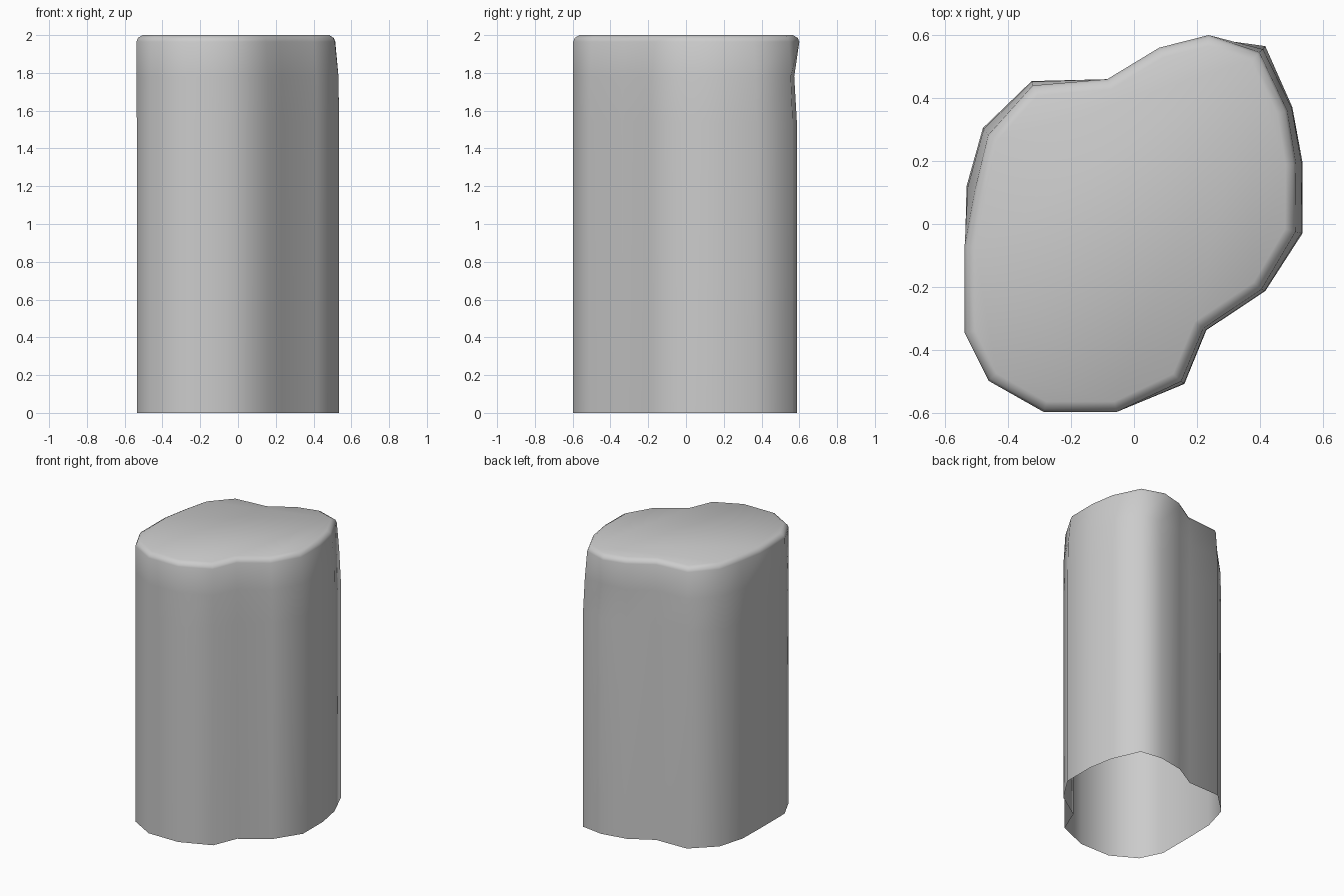
import bpy, bmesh
from mathutils import Vector

if "Cube" in bpy.data.objects:
    bpy.data.objects.remove(bpy.data.objects["Cube"])

# Wall outline and upper rim outline (counter-clockwise, matching points)
wall = [(.535, -.03), (.535, .197), (.503, .371), (.417, .565), (.26, .587), (.08, .555),
        (-.085, .46), (-.325, .454), (-.48, .305), (-.532, .12), (-.536, -.06), (-.536, -.346),
        (-.462, -.498), (-.287, -.597), (-.055, -.597), (.16, -.508), (.23, -.337), (.417, -.213)]
rim = [(.513, -.025), (.515, .19), (.487, .36), (.398, .546), (.237, .6), (.08, .56),
       (-.085, .46), (-.322, .44), (-.463, .283), (-.505, .11), (-.538, -.07), (-.538, -.346),
       (-.462, -.498), (-.287, -.597), (-.055, -.597), (.15, -.5), (.22, -.332), (.405, -.208)]


def blend(a, b, t):
    return [(p[0] + (q[0] - p[0]) * t, p[1] + (q[1] - p[1]) * t) for p, q in zip(a, b)]


def inset(pts, d):
    out = []
    for i, p in enumerate(pts):
        a, b, c = Vector(pts[i - 1]), Vector(p), Vector(pts[(i + 1) % len(pts)])
        e, f = (b - a).normalized(), (c - b).normalized()
        n1, n2 = Vector((-e.y, e.x)), Vector((-f.y, f.x))
        q = b + (n1 + n2) * d / (1 + n1.dot(n2))
        out.append((q.x, q.y))
    return out


# Waist: the back edge dips in slightly just below the rim
waist = blend(wall, rim, 0.15)
waist[3], waist[4] = (.41, .555), (.25, .573)

# Stacked rings: open-bottomed wall, rim and chamfer, closed flat top
layers = [(wall, 0), (wall, 1.54), (waist, 1.78), (rim, 1.965),
          (inset(rim, .008), 1.985), (inset(rim, .033), 2.0)]
bm = bmesh.new()
rings = [[bm.verts.new((x, y, z)) for x, y in pts] for pts, z in layers]
n = len(wall)
for lo, hi in zip(rings, rings[1:]):
    for i in range(n):
        j = (i + 1) % n
        bm.faces.new((lo[i], lo[j], hi[j], hi[i]))
bm.faces.new(rings[-1])
bm.normal_update()
for f in bm.faces:
    f.smooth = True

mesh = bpy.data.meshes.new("column_shell")
bm.to_mesh(mesh)
bm.free()
obj = bpy.data.objects.new("column_shell", mesh)
bpy.context.collection.objects.link(obj)
